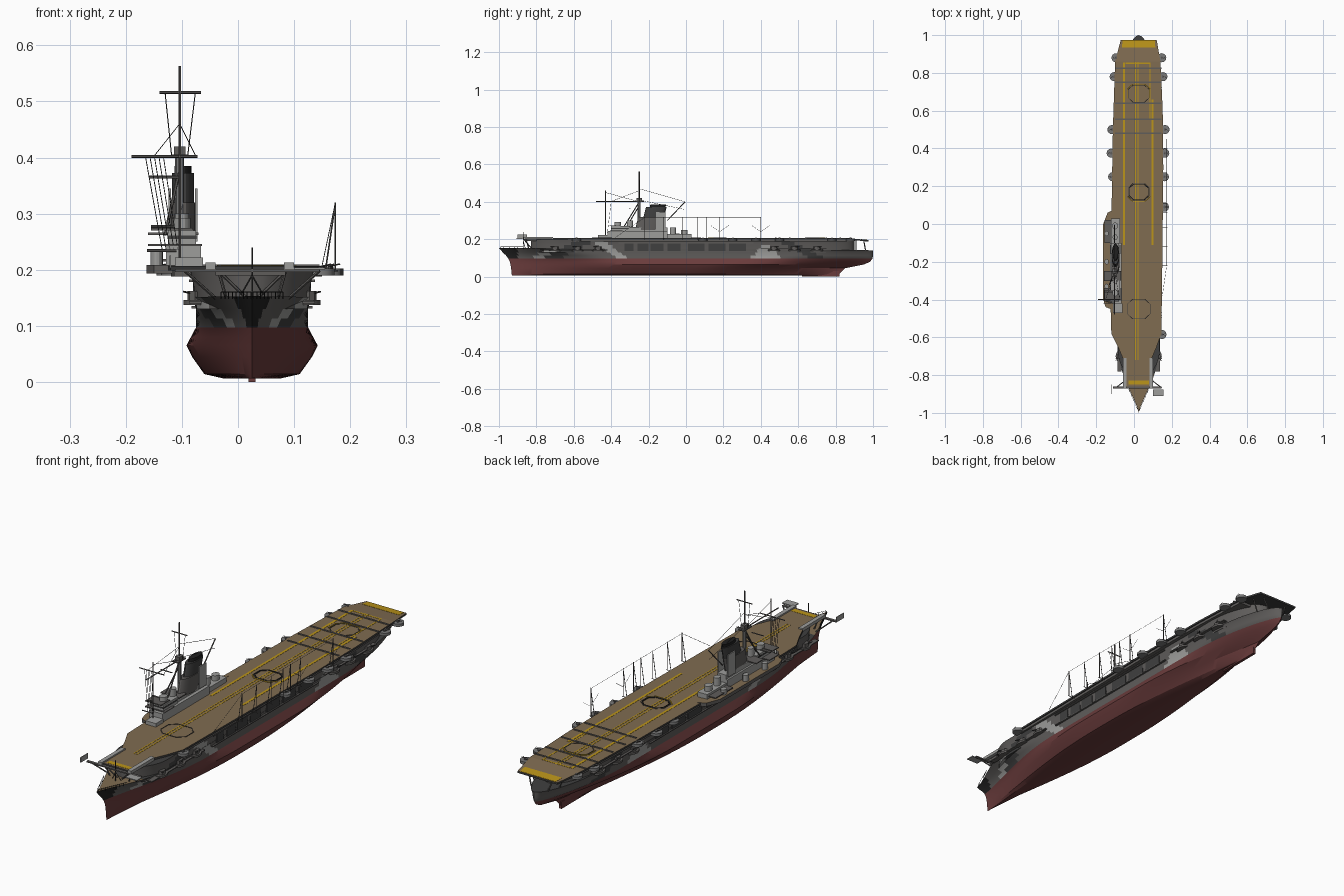
import bpy, bmesh, math
from mathutils import Vector

if "Cube" in bpy.data.objects:
    bpy.data.objects.remove(bpy.data.objects["Cube"])

CX = 0.025  # hull centreline


def mat(name, r, g, b):
    m = bpy.data.materials.new(name)
    m.diffuse_color = (r, g, b, 1)
    m.use_nodes = True
    m.node_tree.nodes["Principled BSDF"].inputs["Base Color"].default_value = m.diffuse_color
    return m


RED = mat("red_bottom", .145, .045, .045)
GREY = mat("mid_grey", .115, .109, .105)
PALE = mat("platform_grey", .19, .19, .19)
LIGHT = mat("light_grey", .34, .34, .33)
DARK = mat("dark_grey", .05, .05, .05)
BLACK = mat("black", .014, .014, .014)
DECK = mat("deck_brown", .215, .15, .083)
YELLOW = mat("yellow", .5, .3, .01)


def finish(name, bm, mats, smooth=False, rule=None):
    bmesh.ops.remove_doubles(bm, verts=bm.verts, dist=1e-5)
    bmesh.ops.recalc_face_normals(bm, faces=bm.faces)
    if rule:
        for f in bm.faces:
            f.material_index = rule(f.calc_center_median(), f.normal)
    me = bpy.data.meshes.new(name)
    bm.to_mesh(me)
    bm.free()
    for m in mats:
        me.materials.append(m)
    ob = bpy.data.objects.new(name, me)
    bpy.context.collection.objects.link(ob)
    if smooth:
        bpy.ops.object.select_all(action='DESELECT')
        ob.select_set(True)
        bpy.context.view_layer.objects.active = ob
        bpy.ops.object.shade_smooth_by_angle(angle=math.radians(25))
    return ob


def boxes(name, items, m):
    """Boxes given as (x0, x1, y0, y1, z0, z1)."""
    bm = bmesh.new()
    for x0, x1, y0, y1, z0, z1 in items:
        for v in bmesh.ops.create_cube(bm, size=1)["verts"]:
            v.co = Vector((x1 if v.co.x > 0 else x0, y1 if v.co.y > 0 else y0, z1 if v.co.z > 0 else z0))
    return finish(name, bm, [m])


def rods(name, items, r, m, n=6):
    """Round bars from point to point."""
    bm = bmesh.new()
    for a, b in items:
        a, b = Vector(a), Vector(b)
        d = b - a
        vs = bmesh.ops.create_cone(bm, segments=n, radius1=r, radius2=r, depth=d.length, cap_ends=True)["verts"]
        q = d.to_track_quat('Z', 'Y')
        for v in vs:
            v.co = q @ v.co + (a + b) / 2
    return finish(name, bm, [m])


def discs(name, items, m, n=16):
    """Upright drums given as (x, y, z0, z1, rx, ry)."""
    bm = bmesh.new()
    for x, y, z0, z1, rx, ry in items:
        for v in bmesh.ops.create_cone(bm, segments=n, radius1=1, radius2=1, depth=1, cap_ends=True)["verts"]:
            v.co = Vector((x + v.co.x * rx, y + v.co.y * ry, z1 if v.co.z > 0 else z0))
    return finish(name, bm, [m], True)


def prism(name, pts, z0, z1, side, top):
    bm = bmesh.new()
    f = bm.faces.new([bm.verts.new((x, y, z0)) for x, y in pts])
    for v in bmesh.ops.extrude_face_region(bm, geom=[f])["geom"]:
        if isinstance(v, bmesh.types.BMVert):
            v.co.z = z1
    return finish(name, bm, [side, top], rule=lambda c, n: int(n.z > .5))


def loft(name, levels, mats, rule, sheer=0, n=160):
    """Hull from levels (z, half width, bow y, stern y, entry, power, run, power)."""
    bm = bmesh.new()
    rows = []
    for k, (z, w, yb, ys, tb, pb, ts, ps) in enumerate(levels):
        row = []
        for i in range(n + 1):
            u = i / n
            t = .5 * u + .25 * (1 - math.cos(math.pi * u))
            h = w * math.sin(math.pi / 2 * min(1, t / tb)) ** pb * math.sin(math.pi / 2 * min(1, (1 - t) / ts)) ** ps
            zz = z - (sheer * t if k == len(levels) - 1 else 0)
            row.append([bm.verts.new((CX + s * h, yb + (ys - yb) * t, zz)) for s in (-1, 1)])
        rows.append(row)
    for i in range(n):
        for s in (0, 1):
            for a, b in zip(rows, rows[1:]):
                bm.faces.new((a[i][s], a[i + 1][s], b[i + 1][s], b[i][s]))
        for r in (rows[0], rows[-1]):
            bm.faces.new((r[i][0], r[i + 1][0], r[i + 1][1], r[i][1]))
    bmesh.ops.dissolve_degenerate(bm, dist=1e-6, edges=bm.edges)
    return finish(name, bm, mats, True, rule)


# Hull painting: red below the waterline, camouflage above
def paint(c, nrm):
    y, z = c.y, c.z
    if z < .097:
        return 0
    if nrm.z > .8:
        return 5 if y < -.8 else 3
    if y < -.9:
        return 4
    if abs(y + .4 + (z - .14) * 1.5) < .035 or (abs(y - .43) < .085 - (z - .1) and z < .172):
        return 2
    if abs(y + .79 - (z - .1) * 1.5) < .03 and z < .15:
        return 2
    return 3 if abs(y + .62 - (z - .15) * 2) < .05 or abs(y - .6 + (z - .15) * 2) < .04 else 1


MATS = [RED, GREY, LIGHT, DARK, BLACK, DECK]
loft("lower_hull", [
    (.006, .05, -.93, .81, .45, 1.2, .5, 1.2), (.014, .085, -.932, .82, .45, 1.2, .5, 1.2),
    (.045, .107, -.935, .85, .42, 1.2, .45, 1.1), (.065, .117, -.938, .95, .4, 1.2, .4, 1),
    (.08, .109, -.942, .985, .35, 1.2, .35, .9), (.097, .1, -.95, .997, .3, 1.2, .25, .7),
    (.113, .1, -.962, 1, .26, 1.2, .22, .65), (.13, .1, -.98, 1, .22, 1.2, .2, .6),
    (.153, .103, -1, 1, .16, 1.3, .17, .55)], MATS, paint, .012)
loft("hangar_sides", [(z, w, -.83, .9, .09, .6, .14, .5) for z, w in
     ((.13, .099), (.15, .102), (.17, .104), (.185, .107), (.198, .11))], MATS, paint)
boxes("keel_skeg", [(CX - .006, CX + .006, .62, .82, 0, .03)], RED)

# Flight deck
outline = [(.085, -.86), (.09, -.72), (.12, -.65), (.145, -.58), (.15, -.2), (.155, .3), (.152, .6), (.14, .86),
           (-.1, .86), (-.112, .5), (-.12, 0), (-.125, -.4), (-.12, -.58), (-.085, -.65), (-.055, -.72), (-.04, -.86)]
prism("flight_deck", outline, .199, .207, DARK, DECK)
prism("deck_gallery", [(CX + (x - CX) * .96, y) for x, y in outline if -.6 < y < .87], .188, .2, GREY, DARK)
ramp = prism("deck_aft_ramp", [(.14, .86), (.12, .975), (-.07, .975), (-.1, .86)], .199, .207, DARK, DECK)
stripe = prism("aft_yellow_band", [(.113, .935), (.11, .973), (-.06, .973), (-.064, .935)], .204, .208, YELLOW, YELLOW)
for ob in (ramp, stripe):
    for v in ob.data.vertices:
        v.co.z -= .1 * (v.co.y - .86)

# Deck markings
Z0, Z1 = .206, .2078
boxes("deck_stripes", [(.005, .010, -.72, .858, Z0, Z1), (.019, .024, -.72, .858, Z0, Z1),
      (-.058, -.047, -.11, .855, Z0, Z1), (.093, .104, -.11, .66, Z0, Z1), (.082, .088, .55, .855, Z0, Z1),
      (-.045, .082, .848, .855, Z0, Z1), (-.03, .08, -.85, -.828, Z0, Z1)], YELLOW)
boxes("arrester_wires", [(-.1, .145, y - .004, y + .004, Z0, .2095) for y in (.48, .555, .64, .75, .825)], GREY)


def ring(cy, a, b, z=.2075):
    p = [(CX + sx * x, cy + sy * y, z) for x, y, sx, sy in
         ((a, b / 2, 1, 1), (a * .55, b, 1, 1), (a * .55, b, -1, 1), (a, b / 2, -1, 1),
          (a, b / 2, -1, -1), (a * .55, b, -1, -1), (a * .55, b, 1, -1), (a, b / 2, 1, -1))]
    return list(zip(p, p[1:] + p[:1]))


rods("lift_outlines", ring(-.45, .06, .052) + ring(.17, .055, .045) + ring(.69, .055, .045), .0018, DARK)
rods("lift_inner_rim", ring(.17, .05, .041), .0022, BLACK)
rods("lift_yellow_edges", ring(.69, .061, .05)[:4] + ring(.17, .061, .05)[4:7], .0022, YELLOW)

# Catapult beams and bow catwalk
boxes("catapult_beams", [(-.058, -.04, -.87, -.71, .2, .213), (.082, .1, -.87, -.71, .2, .213),
      (.1, .155, -.91, -.875, .2, .204), (-.122, -.119, -.9, -.85, .203, .225)], LIGHT)
boxes("bow_catwalk", [(-.112, .145, -.872, -.86, .196, .201), (-.04, .085, -.86, -.8, .19, .199)], GREY)
rods("bow_jackstaff", [((CX, -.87, .15), (CX, -.87, .24)), ((CX, -.87, .19), (CX - .02, -.86, .155)),
                       ((CX, -.87, .19), (CX + .02, -.86, .155))], .0015, DARK)
braces = []
for s in (-1, 1):
    braces += [((CX + s * .045, -.84, .145), (CX + s * .06, -.855, .2)), ((CX + s * .01, -.84, .15), (CX + s * .06, -.855, .198)),
               ((CX + s * .06, -.82, .145), (CX + s * .12, -.866, .198)),
               ((CX + s * .04, .96, .14), (CX + s * .06, .95, .195)), ((CX + s * .06, .91, .14), (CX + s * .08, .91, .197))]
rods("deck_pillars", braces, .003, GREY)
rails = [((CX + s * .002, -.99, .16), (CX + s * .055, -.87, .16)) for s in (-1, 1)]
for i in range(9):
    for s in (-1, 1):
        p = (CX + s * (.002 + .053 * i / 8), -.99 + .015 * i)
        rails.append(((*p, .148), (*p, .16)))
rods("bow_rails", rails, .0008, BLACK, 4)

# Hangar openings and hull ledges, both sides
wins, frames = [], []
for s in (-1, 1):
    def side(a, b, *r):
        return (min(CX + s * a, CX + s * b), max(CX + s * a, CX + s * b), *r)
    for y0, y1 in ((-.33, -.28), (-.26, -.2), (-.19, -.12), (-.1, -.03), (.01, .1), (.12, .21), (.23, .32)):
        wins.append(side(.099, .1055, y0, y1, .137, .176))
    frames += [side(.098, .112, -.36, .36, .178, .183), side(.098, .108, -.36, .36, .131, .135),
               side(.09, .112, -.78, -.42, .14, .144), side(.09, .112, .4, .75, .15, .154)]
boxes("hangar_openings", wins, DARK)
boxes("hull_ledges", frames, GREY)

# Deck-edge gun platforms with light guns
left = [(-.095, .88), (-.105, .78), (-.117, .5), (-.121, .375), (-.113, .25)]
right = [(.147, .88), (.153, .78), (.164, .5), (.163, .375), (.161, .25), (.161, .09), (.148, -.585)]
discs("gun_platforms", [(x, y, .19, .202, .024, .024) for x, y in left + right], PALE)
discs("light_gun_mounts", [(x, y, .2, .206, .006, .008) for x, y in left + right], GREY, 8)
rods("light_gun_barrels", [((x, y, .206), (x + (.018 if x > 0 else -.018), y + d, .21))
                           for x, y in left + right for d in (-.004, .004)], .001, GREY)

# Heavy twin guns low on the hull
spots = [(s, y) for s in (-1, 1) for y in (-.7, -.58, -.47, .47, .58, .7)]
discs("hull_gun_sponsons", [(CX + s * .1, y, .137, .146, .022, .032) for s, y in spots], GREY)
discs("hull_gun_shields", [(CX + s * .102, y, .146, .162, .013, .018) for s, y in spots], GREY, 8)
rods("hull_gun_barrels", [((CX + s * .105, y + d, .157), (CX + s * .122, y + d + (-.02 if y < 0 else .02), .161))
                          for s, y in spots for d in (-.005, .005)], .0016, DARK)

# Island
prism("island_sponson", [(-.1, -.46), (-.15, -.44), (-.163, -.4), (-.163, 0), (-.14, .06), (-.1, .08)], .193, .208, GREY, DECK)
boxes("island_base", [(-.128, -.066, -.42, -.1, .206, .243), (-.122, -.075, -.1, .03, .206, .228),
      (-.112, -.062, -.47, -.42, .206, .222)], LIGHT)
boxes("island_bridge", [(-.125, -.075, -.4, -.3, .243, .27), (-.12, -.08, -.3, -.1, .243, .262)], LIGHT)
boxes("bridge_wings", [(-.16, -.064, -.405, -.34, .242, .246), (-.16, -.07, -.3, -.25, .262, .266),
      (-.155, -.08, -.41, -.35, .27, .274), (-.155, -.11, -.1, .02, .215, .219)], GREY)
boxes("bridge_windows", [(-.126, -.074, -.402, -.31, .255, .261)], DARK)
discs("gun_directors", [(-.1, -.365, .274, .292, .015, .018), (-.1, -.3, .262, .3, .013, .016),
      (-.1, -.07, .228, .262, .013, .016), (-.1, -.01, .228, .25, .015, .018), (-.145, -.33, .208, .236, .011, .014),
      (-.145, -.05, .208, .23, .011, .014), (-.145, -.2, .208, .235, .011, .014)], LIGHT)

# Raked funnel
fun = discs("funnel", [(-.098, -.19, .25, .32, .022, .07)], GREY, 24)
cap = discs("funnel_top", [(-.098, -.177, .32, .372, .02, .055)], DARK, 24)
mouth = discs("funnel_mouth", [(-.098, -.17, .372, .385, .015, .042)], BLACK, 24)
for ob in (fun, cap, mouth):
    for v in ob.data.vertices:
        v.co.y += (v.co.z - .3) * .25
boxes("funnel_side_plate", [(-.077, -.072, -.16, -.11, .25, .345), (-.124, -.119, -.16, -.11, .25, .345)], LIGHT)

# Masts and yards
MX, MY = -.104, -.25
rods("main_mast", [((MX, MY, .24), (MX, MY, .42))], .008, PALE, 8)
rods("mast_poles", [((MX, MY, .42), (MX, MY, .563)), ((MX, -.43, .206), (MX, -.43, .46)),
     ((MX, MY, .4), (MX, -.33, .27)), ((-.13, -.32, .262), (MX, MY, .38))], .0028, GREY)
rods("yards", [((-.14, MY, .516), (-.066, MY, .516)), ((-.19, -.4, .402), (-.072, -.4, .402)),
     ((MX, -.48, .402), (MX, -.26, .402)), ((-.158, -.3, .365), (MX, -.3, .365)), ((-.155, -.36, .277), (-.09, -.36, .277)),
     ((-.162, -.42, .234), (-.11, -.42, .234)), ((MX, -.1, .3), (MX, -.005, .4))], .0025, GREY)
boxes("mast_top", [(MX - .014, MX + .014, MY - .03, MY + .025, .4, .405), (MX - .01, MX + .01, MY - .015, MY + .015, .405, .42)], GREY)
rig = [((-.13, MY, .516), (-.118, MY, .4)), ((-.076, MY, .516), (-.09, MY, .4)), ((MX, MY, .46), (-.15, -.4, .402)),
       ((MX, MY, .46), (-.075, -.4, .402)), ((MX, MY, .47), (MX, -.005, .4)), ((MX, MY, .41), (MX, -.01, .36)),
       ((MX, -.43, .45), (MX, MY, .4))]
for i in range(5):
    rig.append(((-.165 + .008 * i, -.4, .402), (-.135 + .007 * i, -.42, .235)))
rods("rigging", rig, .0009, DARK, 4)

# Wireless masts along the starboard edge
ms = (-.22, -.12, -.02, .06, .11, .18, .4)
poles, wires = [], []
for y in ms:
    poles += [((.173, y, .198), (.173, y, .32)), ((.156, y, .2), (.173, y, .315)), ((.14, y, .198), (.178, y, .198))]
for y in (.18, .4):
    wires += [((.173, y + d, .275), (.173, y, .24)) for d in (-.05, .05)]
rods("wireless_masts", poles, .0014, GREY)
for a, b in zip(ms, ms[1:]):
    wires.append(((.173, a, .317), (.173, b, .317)))
rods("wireless_wires", wires + [((.173, -.22, .317), (.15, -.38, .208))], .0007, DARK, 4)
